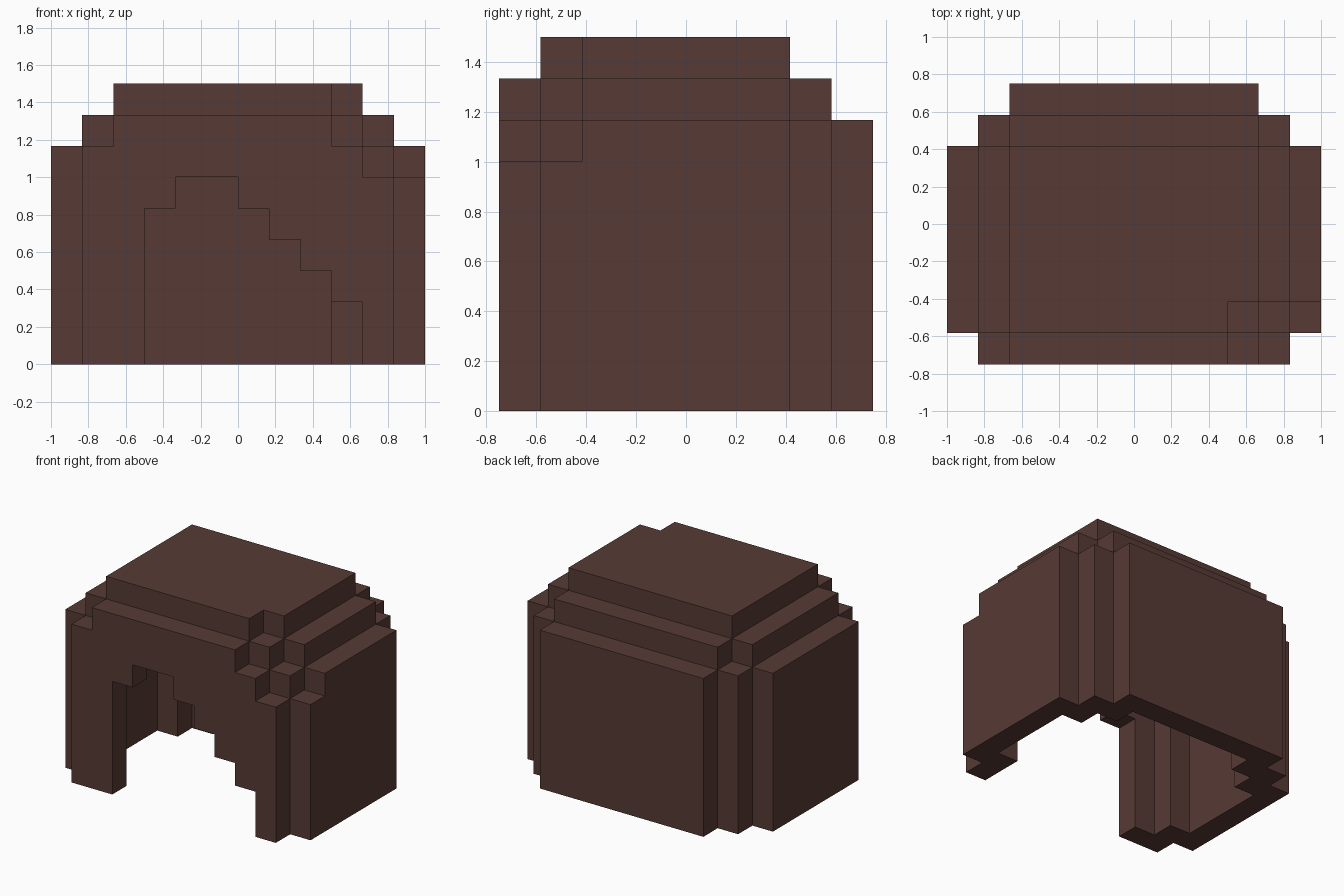
import bpy, bmesh
from itertools import product
from mathutils import Vector

if "Cube" in bpy.data.objects:
    bpy.data.objects.remove(bpy.data.objects["Cube"])

S = 1 / 6                       # block size
NX, NY, NZ = 12, 9, 9           # blocks along each axis

brown = bpy.data.materials.new("dark_brown")
brown.diffuse_color = (0.095, 0.043, 0.035, 1)
brown.use_nodes = True
brown.node_tree.nodes["Principled BSDF"].inputs["Base Color"].default_value = brown.diffuse_color


def in_dome(x, y, z):
    """Block dome whose back, top and side corners step in one block at a time."""
    if not (0 <= y < NY and z < NZ):
        return False
    inset = {0: 1, 7: 1, 8: 2}.get(y, 0) + {7: 1, 8: 2}.get(z, 0)
    return inset <= 2 and inset <= x < NX - inset


def is_inside(cell):
    """True when every neighbour is filled; the underside stays open."""
    return all(in_dome(cell[0] + i, cell[1] + j, cell[2] + k)
               for i, j, k in product((-1, 0, 1), repeat=3))


# One-block-thick hollow shell
cells = {c for c in product(range(NX), range(NY), range(NZ))
         if in_dome(*c) and not is_inside(c)}

# Stepped front opening, slanting down to the right
for x, height in enumerate((5, 6, 6, 5, 4, 3, 2), start=3):
    cells -= {(x, 0, z) for z in range(height)}

# Missing blocks at the upper right front corner
cells -= {(9, 1, 8), (9, 0, 7), (10, 1, 7), (10, 0, 6), (11, 1, 6)}


def add_block_faces(bm, cell):
    """Add only the faces of a block that are exposed."""
    for axis, side in product(range(3), (0, 1)):
        near = list(cell)
        near[axis] += 2 * side - 1
        if tuple(near) in cells:
            continue
        u, v = (axis + 1) % 3, (axis + 2) % 3
        loop = [(0, 0), (1, 0), (1, 1), (0, 1)]
        verts = []
        for a, b in (loop if side else loop[::-1]):
            p = Vector(cell)
            p[axis] += side
            p[u] += a
            p[v] += b
            verts.append(bm.verts.new((p - Vector((NX / 2, NY / 2, 0))) * S))
        bm.faces.new(verts)


# Shell mesh
bm = bmesh.new()
for c in sorted(cells):
    add_block_faces(bm, c)
bmesh.ops.remove_doubles(bm, verts=bm.verts, dist=0.001)
mesh = bpy.data.meshes.new("block_shell")
bm.to_mesh(mesh)
bm.free()
mesh.materials.append(brown)
bpy.context.collection.objects.link(bpy.data.objects.new("block_shell", mesh))
